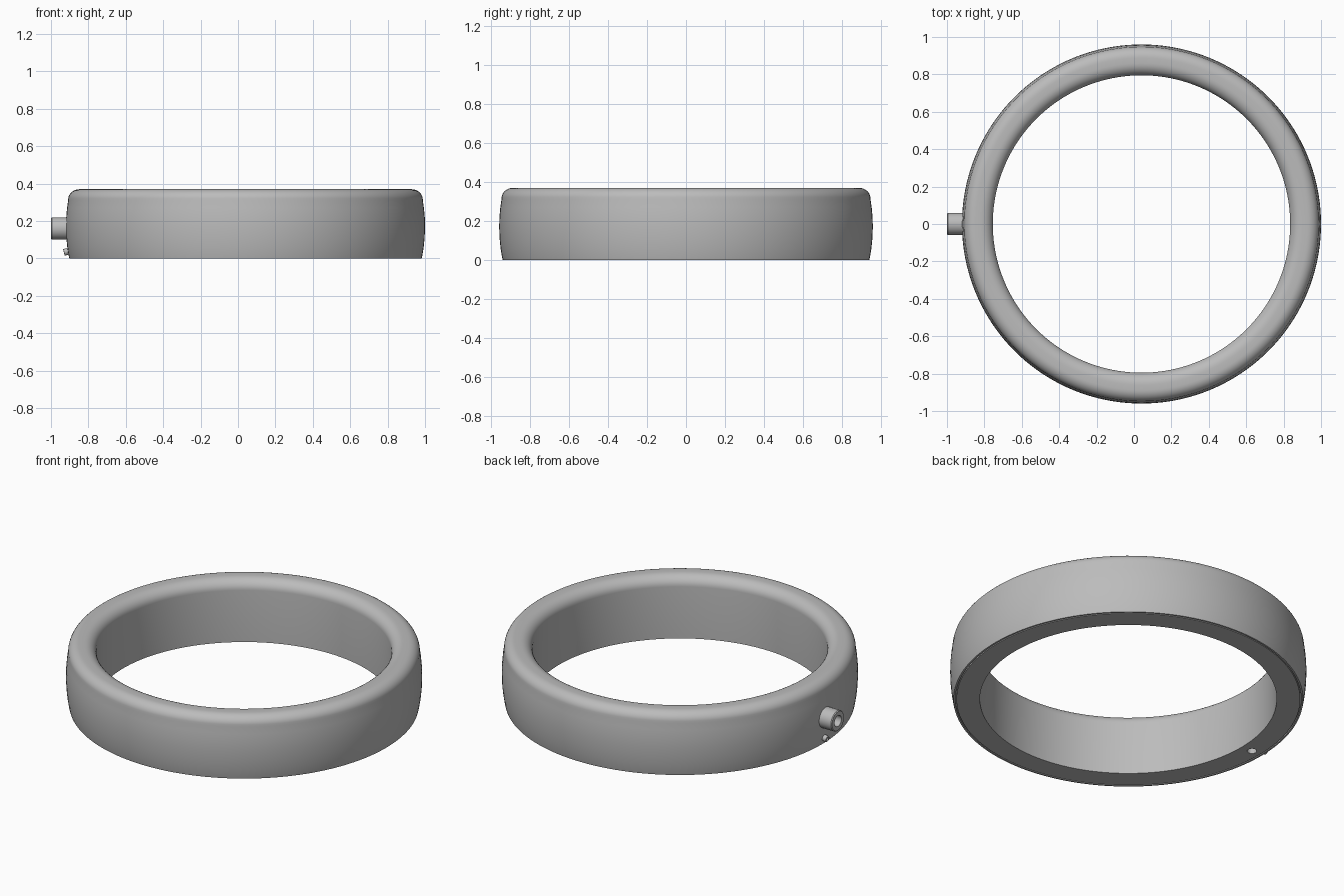
import bpy
import bmesh
import math
from mathutils import Vector

if "Cube" in bpy.data.objects:
    bpy.data.objects.remove(bpy.data.objects["Cube"], do_unlink=True)

CENTER = Vector((0.04, 0, 0))

gray = bpy.data.materials.new("plain gray")
gray.use_nodes = True
gray.diffuse_color = (0.5, 0.5, 0.5, 1)
gray.node_tree.nodes["Principled BSDF"].inputs["Base Color"].default_value = (0.5, 0.5, 0.5, 1)


def lathe(name, profile, steps, location=CENTER, direction=(0, 0, 1)):
    """Revolve a closed (radius, height) profile around its own z axis."""
    bm = bmesh.new()
    rings = []
    for i in range(steps):
        a = 2 * math.pi * i / steps
        rings.append([bm.verts.new((r * math.cos(a), r * math.sin(a), z)) for r, z in profile])
    n = len(profile)
    for i in range(steps):
        a, b = rings[i], rings[(i + 1) % steps]
        for j in range(n):
            k = (j + 1) % n
            bm.faces.new((a[j], b[j], b[k], a[k]))
    bmesh.ops.recalc_face_normals(bm, faces=bm.faces)
    mesh = bpy.data.meshes.new(name)
    bm.to_mesh(mesh)
    bm.free()
    obj = bpy.data.objects.new(name, mesh)
    bpy.context.collection.objects.link(obj)
    obj.location = location
    obj.rotation_euler = Vector(direction).to_track_quat("Z", "Y").to_euler()
    mesh.materials.append(gray)
    return obj


def smooth(obj):
    bpy.ops.object.select_all(action="DESELECT")
    obj.select_set(True)
    bpy.context.view_layer.objects.active = obj
    bpy.ops.object.shade_smooth_by_angle(angle=math.radians(35))


def arc(cx, cz, rx, rz, start, end, steps=8):
    """Points on an elliptical corner, angles in degrees."""
    angles = [math.radians(start + (end - start) * i / steps) for i in range(steps + 1)]
    return [(cx + rx * math.cos(a), cz + rz * math.sin(a)) for a in angles]


# Ring body: bulging outer wall, rounded top, seam groove underneath
bulge = [(0.96 - 0.6 * (z - 0.17) ** 2, z) for z in (0.015, 0.06, 0.11, 0.17, 0.22, 0.27, 0.31)]
profile = [(0.8, 0), (0.926, 0), (0.926, 0.01), (0.932, 0.01), (0.932, 0), (0.942, 0)]
profile += bulge
profile += arc(0.888, 0.315, 0.06, 0.055, 8, 90)
profile += arc(0.86, 0.31, 0.065, 0.06, 90, 180)
ring = lathe("ring_body", profile, 160)

# Drain hole in the underside
bpy.ops.mesh.primitive_cylinder_add(vertices=24, radius=0.026, depth=0.24, location=(-0.83, 0, 0))
cutter = bpy.context.object
cutter.name = "drain_hole_cutter"
cutter.data.materials.append(gray)
cutter.hide_render = True
cutter.hide_set(True)
cut = ring.modifiers.new("drain_hole", "BOOLEAN")
cut.operation = "DIFFERENCE"
cut.solver = "EXACT"
cut.object = cutter
smooth(ring)


def tube(name, start, direction, length, outer, inner):
    """Hollow pipe stub with a slightly eased mouth."""
    ease = 0.08 * outer
    shape = [(inner, 0), (outer, 0), (outer, length - ease), (outer - ease, length), (inner, length)]
    smooth(lathe(name, shape, 32, start, direction))


# Pipe connector and the small vent below it
tube("pipe_connector", (-0.88, 0, 0.16), (-1, 0, 0), 0.12, 0.06, 0.032)
tube("vent_spout", (-0.9, 0, 0.04), (-1, 0, -0.25), 0.032, 0.018, 0.01)
